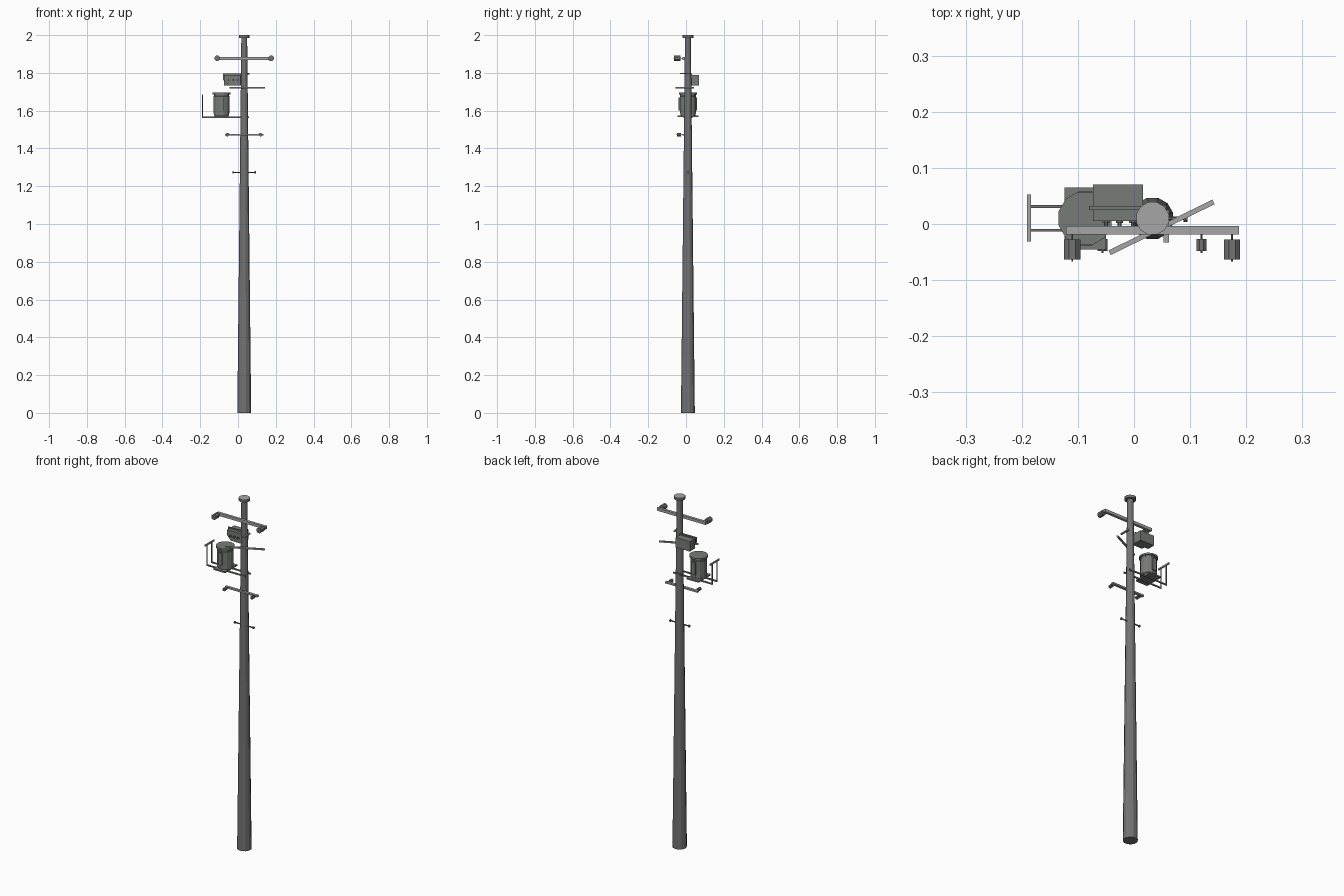
import bpy, bmesh, math
from mathutils import Vector

if "Cube" in bpy.data.objects:
    bpy.data.objects.remove(bpy.data.objects["Cube"])

PX, PY = 0.033, 0.01      # pole axis
TX, TY = -0.087, 0.01     # transformer axis


def material(name, colour):
    m = bpy.data.materials.new(name)
    m.diffuse_color = (*colour, 1)
    m.use_nodes = True
    m.node_tree.nodes["Principled BSDF"].inputs["Base Color"].default_value = m.diffuse_color
    return m


DARK = material("dark_grey", (.17, .17, .17))
PAINT = material("painted_grey", (.185, .20, .185))
METAL = material("light_metal", (.38, .38, .38))


def make(name, bm, mat):
    bmesh.ops.recalc_face_normals(bm, faces=bm.faces)
    me = bpy.data.meshes.new(name)
    bm.to_mesh(me)
    bm.free()
    me.materials.append(mat)
    ob = bpy.data.objects.new(name, me)
    bpy.context.collection.objects.link(ob)
    return ob


def box(name, x0, x1, y0, y1, z0, z1, mat=METAL):
    bm = bmesh.new()
    bmesh.ops.create_cube(bm, size=1)
    for v in bm.verts:
        v.co = ((x0 + x1) / 2 + v.co.x * (x1 - x0),
                (y0 + y1) / 2 + v.co.y * (y1 - y0),
                (z0 + z1) / 2 + v.co.z * (z1 - z0))
    return make(name, bm, mat)


# Turned solid: profile of (radius, distance) along a direction
def turned(name, origin, direction, profile, n=12, mat=DARK):
    bm = bmesh.new()
    q = Vector(direction).to_track_quat('Z', 'Y')
    rings = []
    for r, h in profile:
        rings.append([bm.verts.new(Vector(origin) + q @ Vector((
            r * math.cos(math.tau * (i + .5) / n),
            r * math.sin(math.tau * (i + .5) / n), h))) for i in range(n)])
    for a, b in zip(rings, rings[1:]):
        for i in range(n):
            j = (i + 1) % n
            bm.faces.new((a[i], a[j], b[j], b[i]))
    bm.faces.new(rings[0])
    bm.faces.new(rings[-1])
    return make(name, bm, mat)


def rod(name, a, b, r, n=8, mat=DARK):
    d = Vector(b) - Vector(a)
    return turned(name, a, d, [(r, 0), (r, d.length)], n, mat)


# Outline in x,z pushed along y
def slab(name, pts, y0, y1, mat):
    bm = bmesh.new()
    a = [bm.verts.new((x, y0, z)) for x, z in pts]
    b = [bm.verts.new((x, y1, z)) for x, z in pts]
    bm.faces.new(a)
    bm.faces.new(b)
    for i in range(len(pts)):
        j = (i + 1) % len(pts)
        bm.faces.new((a[i], a[j], b[j], b[i]))
    return make(name, bm, mat)


# Tapered pole with cap
turned("pole", (PX, PY, 0), (0, 0, 1), [(.038, 0), (.016, 1.99)])
cap = turned("pole_cap", (PX, PY, 1.985), (0, 0, 1), [(.030, 0), (.030, .015)])
cap.data.materials.append(METAL)
cap.data.polygons[-1].material_index = 1     # lighter top face

# Crossarms with a forward-facing insulator at each end
for tag, z, x0, x1, t, xs, r, y0, y1 in (
        ("upper", 1.877, -.121, .187, .008, (-.11, .175), .0155, -.028, -.063),
        ("lower", 1.473, -.070, .135, .0045, (-.056, .120), .0095, -.027, -.048)):
    box(tag + "_crossarm", x0, x1, -.019, -.004, z - t, z + t)
    for i, x in enumerate(xs):
        rod(f"{tag}_pin_{i}", (x, -.015, z), (x, y1 - .004, z), .002, 6)
        rod(f"{tag}_insulator_{i}", (x, y0, z), (x, y1, z), r, 8)

# Switch box: rear housing, front plate with cut corner, bushings
box("switch_housing", -.073, .016, .025, .070, 1.733, 1.790, PAINT)
slab("switch_plate", [(-.080, 1.797), (.018, 1.797), (.018, 1.733),
                      (-.050, 1.733), (-.080, 1.765)], .025, .032, PAINT)
slab("switch_front", [(-.073, 1.790), (.014, 1.790), (.014, 1.734),
                      (-.049, 1.734), (-.073, 1.760)], .005, .026, PAINT)
for i, x in enumerate((-.050, -.026, -.002)):
    turned(f"switch_bushing_{i}", (x, .010, 1.762), (0, -1, 0),
           [(.007, 0), (.007, .008), (.004, .008), (.004, .017)], 8)

# Slanted arm and small side bracket near the box
arm = box("slanted_arm", -.103, .103, -.0045, .0045, -.004, .004)
arm.location = (.049, -.006, 1.722)
arm.rotation_euler.z = math.atan2(.089, .182)
box("side_bracket", .053, .062, -.033, .025, 1.793, 1.800)
rod("side_bracket_bolt", (PX, PY, 1.796), (.062, PY, 1.796), .004)

# Transformer tank with rims
turned("transformer_tank", (TX, TY, 1.574), (0, 0, 1),
       [(.041, 0), (.041, .010), (.044, .012), (.044, .102), (.042, .104),
        (.042, .112), (.049, .112), (.049, .122)], 12, PAINT)
for tag, y in (("front", TY - .043), ("back", TY + .043)):
    box("tank_bracket_" + tag, TX - .012, TX + .012, y - .006, y + .006,
        1.60, 1.67, PAINT)

# Platform, carrying rails and end guard
box("platform_deck", -.124, -.05, -.045, .065, 1.567, 1.575, PAINT)
for i, y in enumerate((-.011, .031)):
    box(f"platform_rail_{i}", -.190, .058, y - .0025, y + .0025, 1.560, 1.568, DARK)
    box(f"guard_post_{i}", -.190, -.185, y - .0025, y + .0025, 1.562, 1.680, DARK)
box("guard_bar", -.191, -.184, -.031, .053, 1.677, 1.685)

# Climbing rung low on the pole with knobbed ends
rod("lower_rung", (-.029, PY, 1.273), (.095, PY, 1.273), .0035)
for i, x in enumerate((-.027, .091)):
    rod(f"rung_knob_{i}", (x - .003, PY, 1.273), (x + .004, PY, 1.273), .007)
